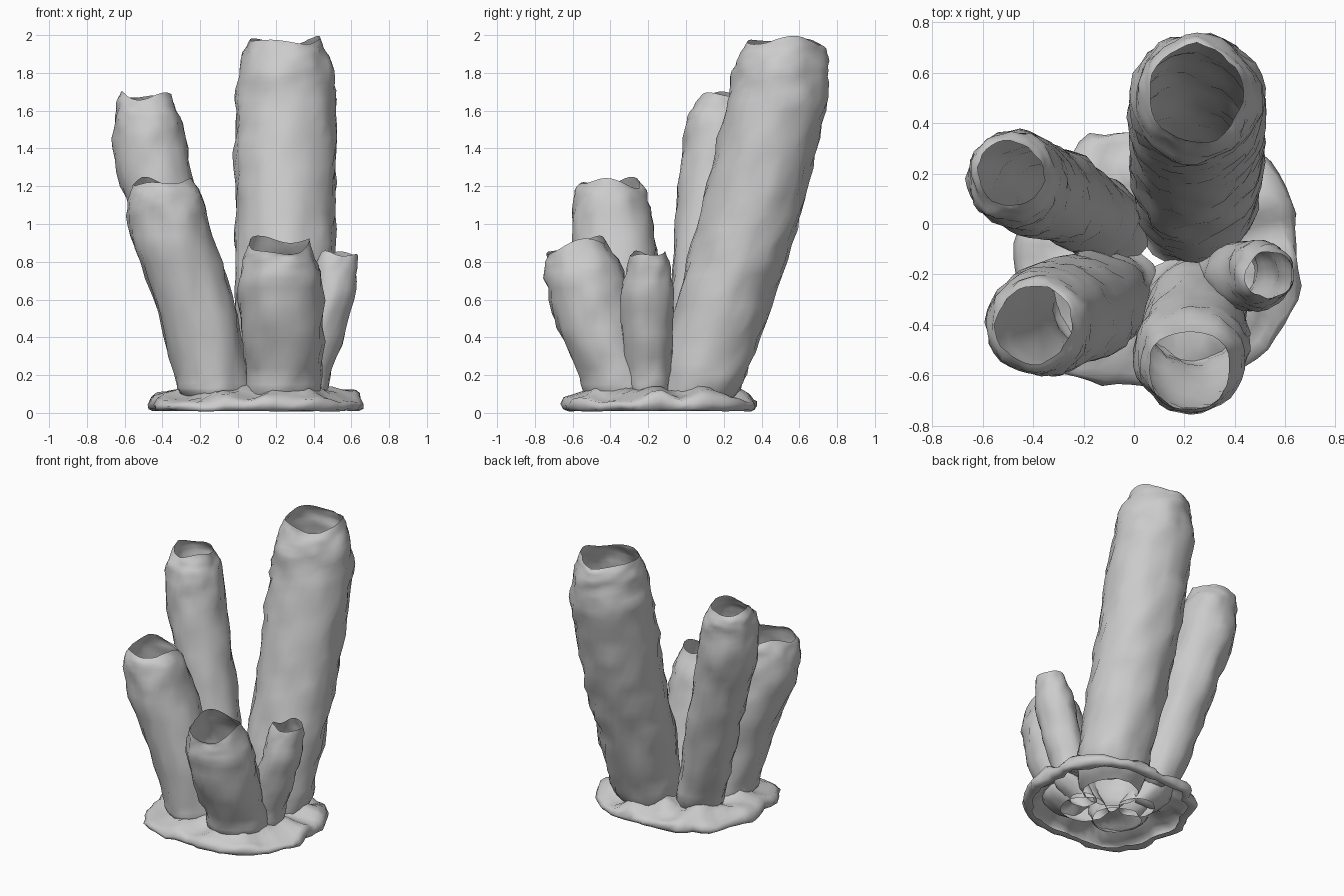
import bpy, math
from mathutils import Vector, noise

SIDES = 32
CENTRE = (0.085, -0.13)


def spline(points, t):
    """Catmull-Rom through control points; t in 0..1."""
    n = len(points) - 1
    f = min(t * n, n - 1e-6)
    i = int(f)
    u = f - i
    p0, p1, p2, p3 = [points[max(0, min(n, k))] for k in (i - 1, i, i + 1, i + 2)]
    return [0.5 * (2 * b + (c - a) * u + (2 * a - 5 * b + 4 * c - d) * u * u
                   + (3 * b - a - 3 * c + d) * u ** 3)
            for a, b, c, d in zip(p0, p1, p2, p3)]


def skin(name, rings):
    """Join rings of points into one open smooth surface."""
    n = len(rings[0])
    verts = [v for ring in rings for v in ring]
    faces = [(k * n + j, k * n + (j + 1) % n, (k + 1) * n + (j + 1) % n, (k + 1) * n + j)
             for k in range(len(rings) - 1) for j in range(n)]
    mesh = bpy.data.meshes.new(name)
    mesh.from_pydata(verts, [], faces)
    mesh.polygons.foreach_set("use_smooth", [True] * len(faces))
    ob = bpy.data.objects.new(name, mesh)
    bpy.context.collection.objects.link(ob)
    return ob


def tube(name, path, seed, wave=0.02, tilt=0.0):
    """Hollow sponge tube: path holds (x, y, z, radius); the last points curl in to the rim."""
    # hidden root, narrowing towards the centre of the foot
    x, y, z, r = path[0]
    path = [(x + 0.3 * (CENTRE[0] - x), y + 0.3 * (CENTRE[1] - y), 0.02, r * 0.8)] + path
    steps = max(20, int(path[-1][2] / 0.05))
    rings = []
    for k in range(steps + 1):
        t = k / steps
        x, y, z, r = spline(path, t)
        lip = max(0.0, (t - 0.75) / 0.25) ** 2
        ring = []
        for j in range(SIDES):
            a = 2 * math.pi * j / SIDES
            d = Vector((math.cos(a), math.sin(a), 0))
            p = Vector((x, y, z)) + d * r
            bump = (0.020 * noise.noise(p * 7 + Vector((seed, 0, 0)))
                    + 0.016 * noise.noise(p * 19 + Vector((0, seed, 0))))
            p += d * bump * (0.5 + 2 * r)
            p.z += lip * (wave * (math.sin(3 * a + seed) * 0.6 + math.sin(2 * a + 2 * seed) * 0.6)
                          + tilt * math.sin(a))
            ring.append(p)
        rings.append(ring)
    return skin(name, rings)


# Tubes, crowding together at the centre of the foot
tube("tall_back_tube", [
    (0.245, 0.06, 0.10, 0.220), (0.25, 0.12, 0.30, 0.240), (0.25, 0.22, 0.65, 0.258),
    (0.25, 0.33, 1.00, 0.264), (0.25, 0.415, 1.35, 0.268), (0.25, 0.485, 1.66, 0.264),
    (0.25, 0.50, 1.82, 0.248), (0.25, 0.515, 1.92, 0.218), (0.25, 0.52, 1.97, 0.190)],
    0.6, 0.022)
tube("left_back_tube", [
    (-0.11, 0.00, 0.10, 0.15), (-0.17, 0.04, 0.30, 0.162), (-0.28, 0.10, 0.70, 0.178),
    (-0.39, 0.14, 1.08, 0.188), (-0.46, 0.175, 1.38, 0.195), (-0.48, 0.185, 1.56, 0.176),
    (-0.49, 0.195, 1.63, 0.158), (-0.49, 0.20, 1.68, 0.132)], 4.1)
tube("left_front_tube", [
    (-0.12, -0.295, 0.10, 0.195), (-0.14, -0.31, 0.20, 0.20), (-0.22, -0.34, 0.55, 0.212),
    (-0.32, -0.37, 0.85, 0.220), (-0.37, -0.39, 1.05, 0.212),
    (-0.385, -0.40, 1.17, 0.186), (-0.40, -0.40, 1.22, 0.152)], 7.7, 0.028)
tube("front_tube", [
    (0.24, -0.335, 0.10, 0.195), (0.24, -0.37, 0.22, 0.20), (0.23, -0.46, 0.45, 0.218),
    (0.225, -0.525, 0.68, 0.220), (0.22, -0.55, 0.80, 0.197), (0.22, -0.58, 0.89, 0.160)],
    1.0, 0.024, 0.04)
tube("small_right_tube", [
    (0.355, -0.20, 0.10, 0.11), (0.375, -0.20, 0.22, 0.118), (0.435, -0.205, 0.42, 0.130),
    (0.495, -0.205, 0.62, 0.130), (0.52, -0.20, 0.76, 0.115), (0.53, -0.20, 0.84, 0.094)],
    9.2, 0.018)

# Lumpy hollow foot: small curled edge, then over the top towards the tubes
profile = [(0.90, 0.015), (0.96, 0.01), (1.00, 0.02), (1.02, 0.045),
           (0.99, 0.075), (0.92, 0.09), (0.82, 0.105), (0.72, 0.125), (0.60, 0.135),
           (0.48, 0.135), (0.36, 0.13)]
outline = [0.57, 0.58, 0.50, 0.55, 0.54, 0.58, 0.50, 0.57]
N = 64
rings = []
for f, h in profile:
    ring = []
    for j in range(N):
        a = 2 * math.pi * j / N
        u = j / N * 8
        i = int(u)
        s = (1 - math.cos(math.pi * (u - i))) / 2
        r = outline[i] * (1 - s) + outline[(i + 1) % 8] * s
        d = Vector((math.cos(a), math.sin(a), 0))
        r += 0.035 * noise.noise(d * 3.5 + Vector((5, 2, 0)))
        p = Vector((*CENTRE, h)) + d * r * f
        p += d * 0.03 * noise.noise(p * 11)
        p.z = max(0.0, p.z + h * 0.55 * noise.noise(p * 7 + Vector((3, 3, 0))))
        ring.append(p)
    rings.append(ring)
skin("foot", rings)
